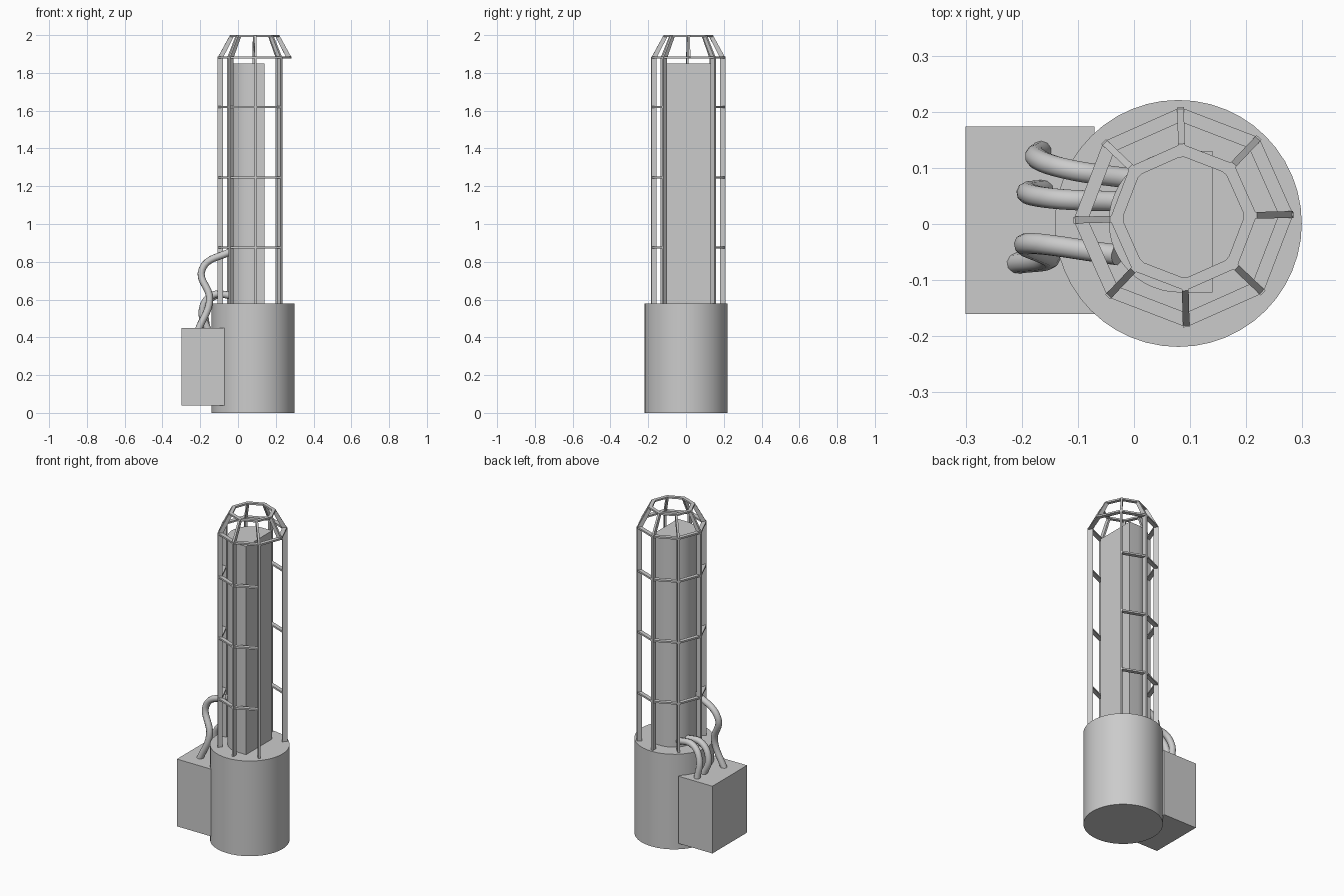
import bpy, bmesh
from math import sin, cos, pi, radians
from mathutils import Vector

if "Cube" in bpy.data.objects:
    bpy.data.objects.remove(bpy.data.objects["Cube"])

CX, CY, TILT = 0.088, 0.012, radians(1.5)   # cage axis and slight twist


def finish(bm, name, smooth=False):
    bmesh.ops.recalc_face_normals(bm, faces=bm.faces)
    me = bpy.data.meshes.new(name)
    bm.to_mesh(me)
    bm.free()
    ob = bpy.data.objects.new(name, me)
    bpy.context.collection.objects.link(ob)
    if smooth:
        bpy.ops.object.select_all(action='DESELECT')
        ob.select_set(True)
        bpy.context.view_layer.objects.active = ob
        bpy.ops.object.shade_smooth_by_angle(angle=radians(30))
    return ob


def prism(bm, a, b):
    """Closed solid between two matching outlines."""
    va = [bm.verts.new(p) for p in a]
    vb = [bm.verts.new(p) for p in b]
    bm.faces.new(va)
    bm.faces.new(vb[::-1])
    n = len(a)
    for i in range(n):
        bm.faces.new((va[i], vb[i], vb[(i + 1) % n], va[(i + 1) % n]))


def extrude_outline(name, outline, z0, z1, smooth=False):
    bm = bmesh.new()
    prism(bm, [(x, y, z0) for x, y in outline], [(x, y, z1) for x, y in outline])
    return finish(bm, name, smooth)


def arc(cx, cy, r, a0, a1, n):
    return [(cx + r * cos(a0 + (a1 - a0) * i / n), cy + r * sin(a0 + (a1 - a0) * i / n))
            for i in range(n + 1)]


# round base, control box and D-shaped column
extrude_outline("base_drum", arc(0.079, 0.001, 0.22, 0, 2 * pi, 48)[:-1], 0, 0.58, True)
extrude_outline("side_box", [(-0.3, -0.16), (-0.07, -0.16), (-0.07, 0.174), (-0.3, 0.174)], 0.04, 0.45)
column = [(0.14, -0.122)] + arc(0.081, 0.004, 0.126, 1.5 * pi, 0.5 * pi, 24) + [(0.14, 0.13)]
extrude_outline("column", column, 0.57, 1.85, True)


# octagonal cage
def bar_section(i, r, z, depth, width=0.012):
    a = TILT + i * pi / 4
    radial, side = Vector((cos(a), sin(a), 0)), Vector((-sin(a), cos(a), 0)) * width / 2
    c = Vector((CX, CY, z))
    outer, inner = c + radial * r, c + radial * (r - depth)
    return [outer + side, inner + side, inner - side, outer - side]


def ring_section(i, r, z, depth, height=0.01):
    a = TILT + i * pi / 4
    radial = Vector((cos(a), sin(a), 0))
    return [Vector((CX, CY, z + dz)) + radial * q
            for q, dz in ((r, 0), (r, height), (r - depth, height), (r - depth, 0))]


R, TOP_R = 0.196, 0.131

# uprights, leaving the +x side open
bm = bmesh.new()
for i in range(1, 8):
    prism(bm, bar_section(i, R, 0.57, 0.028), bar_section(i, R, 1.885, 0.028))
finish(bm, "cage_uprights")

# hoops open on the +x side
bm = bmesh.new()
for z in (0.87, 1.242, 1.614):
    for i in range(1, 7):
        prism(bm, ring_section(i, R, z, 0.026), ring_section(i + 1, R, z, 0.026))
finish(bm, "cage_hoops")

# cap with full rings and sloping ribs
bm = bmesh.new()
for i in range(8):
    prism(bm, ring_section(i, R, 1.876, 0.026), ring_section(i + 1, R, 1.876, 0.026))
    prism(bm, ring_section(i, TOP_R, 1.99, 0.022), ring_section(i + 1, TOP_R, 1.99, 0.022))
    prism(bm, bar_section(i, R, 1.88, 0.028), bar_section(i, TOP_R, 1.999, 0.024))
finish(bm, "cage_cap")


# bent pipes from the box to the column
def pipe(name, pts, radius=0.019):
    cu = bpy.data.curves.new(name, 'CURVE')
    cu.dimensions = '3D'
    cu.bevel_depth = radius
    cu.bevel_resolution = 3
    cu.use_fill_caps = True
    cu.resolution_u = 8
    sp = cu.splines.new('BEZIER')
    sp.bezier_points.add(len(pts) - 1)
    for bp, p in zip(sp.bezier_points, pts):
        bp.co = p
        bp.handle_left_type = bp.handle_right_type = 'AUTO'
    ob = bpy.data.objects.new(name, cu)
    bpy.context.collection.objects.link(ob)


pipe("tall_pipe", [(-0.21, -0.07, 0.44), (-0.15, -0.06, 0.6), (-0.19, -0.035, 0.76), (-0.03, -0.055, 0.86)])
pipe("low_pipe_outer", [(-0.165, 0.13, 0.44), (-0.17, 0.115, 0.56), (-0.12, 0.098, 0.62), (0.0, 0.08, 0.615)])
pipe("low_pipe_inner", [(-0.16, 0.06, 0.44), (-0.19, 0.055, 0.54), (-0.14, 0.045, 0.62), (-0.02, 0.04, 0.62)])
